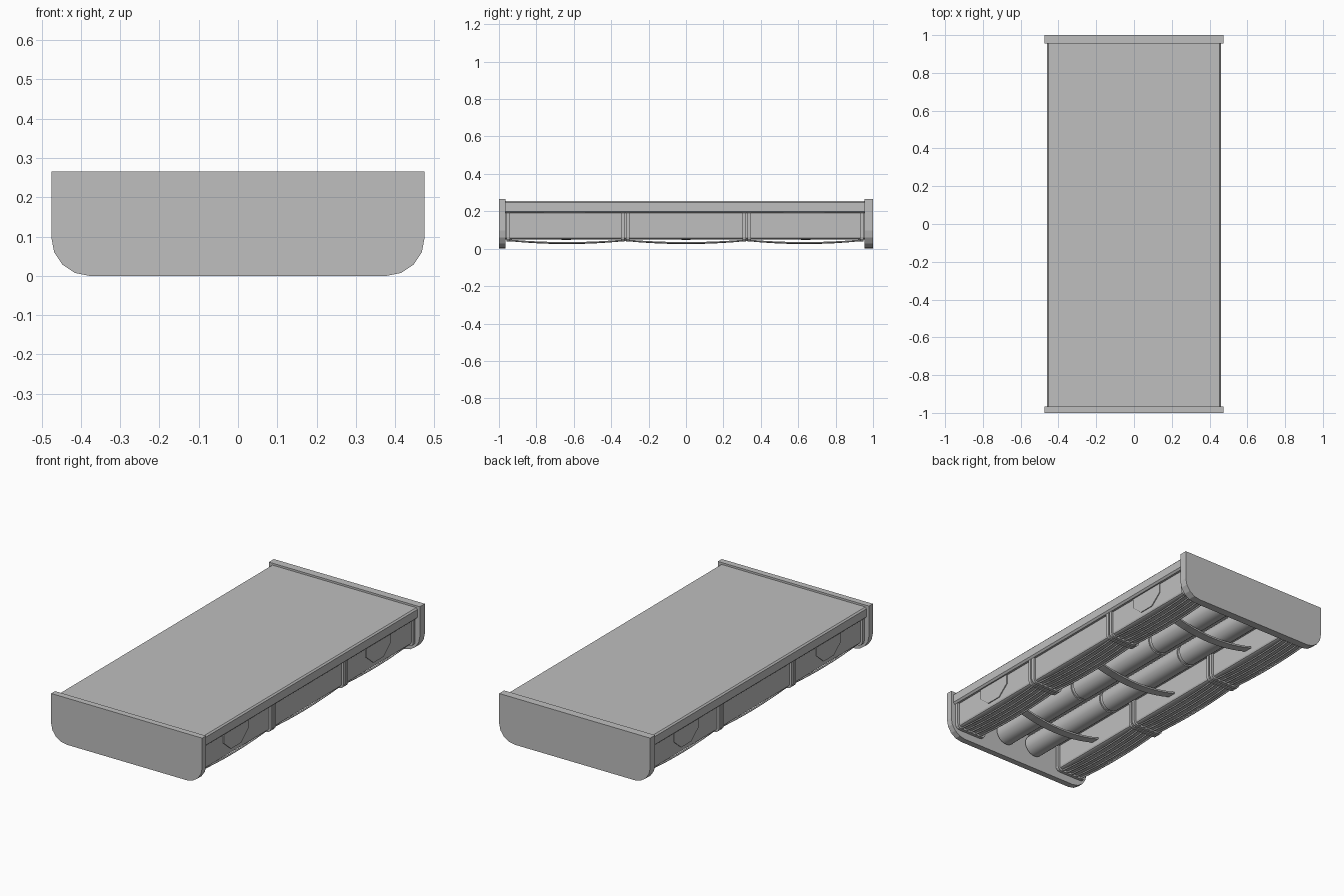
import bpy
import bmesh
import math

cube = bpy.data.objects.get("Cube")
if cube:
    bpy.data.objects.remove(cube, do_unlink=True)

grey = bpy.data.materials.new("plain grey")
grey.use_nodes = True
COLOUR = (0.52, 0.52, 0.52, 1)
grey.diffuse_color = COLOUR
grey.node_tree.nodes["Principled BSDF"].inputs["Base Color"].default_value = COLOUR


def extrude_profile(name, points, start, end, bevel=0.0):
    """Extrude an x-z outline along y."""
    bm = bmesh.new()
    face = bm.faces.new([bm.verts.new((x, start, z)) for x, z in points])
    moved = bmesh.ops.extrude_face_region(bm, geom=[face])["geom"]
    bmesh.ops.translate(bm, vec=(0, end - start, 0),
                        verts=[v for v in moved if isinstance(v, bmesh.types.BMVert)])
    bmesh.ops.recalc_face_normals(bm, faces=bm.faces)
    mesh = bpy.data.meshes.new(name)
    bm.to_mesh(mesh)
    bm.free()
    obj = bpy.data.objects.new(name, mesh)
    bpy.context.collection.objects.link(obj)
    mesh.materials.append(grey)
    if bevel:
        mod = obj.modifiers.new("rounded edges", "BEVEL")
        mod.width = bevel
        mod.segments = 2
    return obj


def rounded_tray(x0, x1, z0, z1, r, steps=4):
    """Outline with square top corners and rounded bottom corners."""
    pts = [(x1, z1), (x0, z1)]
    for cx, begin in ((x0 + r, math.pi), (x1 - r, 1.5 * math.pi)):
        for i in range(steps + 1):
            a = begin + i * math.pi / (2 * steps)
            pts.append((cx + r * math.cos(a), z0 + r + r * math.sin(a)))
    return pts


def mirrored(points, side):
    return [(x * side, z) for x, z in points]


def cylinder(name, x, y0, y1, z, radius):
    bpy.ops.mesh.primitive_cylinder_add(
        vertices=24, radius=radius, depth=y1 - y0,
        location=(x, (y0 + y1) / 2, z), rotation=(math.pi / 2, 0, 0))
    obj = bpy.context.object
    obj.name = name
    obj.data.materials.append(grey)
    bpy.ops.object.shade_smooth_by_angle(angle=math.radians(40))


def cable(name, x, stops, top, sag):
    """Thin wire hanging in a shallow curve between stops."""
    pts = []
    for a, b in zip(stops, stops[1:]):
        for i in range(8):
            t = i / 8
            pts.append((x, a + (b - a) * t, top - sag * 4 * t * (1 - t)))
    pts.append((x, stops[-1], top))
    data = bpy.data.curves.new(name, "CURVE")
    data.dimensions = "3D"
    data.bevel_depth = 0.005
    data.bevel_resolution = 1
    spline = data.splines.new("POLY")
    spline.points.add(len(pts) - 1)
    for p, co in zip(spline.points, pts):
        p.co = (*co, 1)
    data.materials.append(grey)
    bpy.context.collection.objects.link(bpy.data.objects.new(name, data))


# End plates
FRONT, BACK = -0.965, 0.955
plate = rounded_tray(-0.475, 0.475, 0, 0.265, 0.097)
extrude_profile("front_end_plate", plate, -1, FRONT)
extrude_profile("back_end_plate", plate, BACK, 1)

# Top slab with softened long edges
slab = [(-0.46, 0.2), (-0.45, 0.19), (0.45, 0.19), (0.46, 0.2),
        (0.46, 0.246), (0.452, 0.254), (-0.452, 0.254), (-0.46, 0.246)]
extrude_profile("top_slab", slab, FRONT, BACK)

for side, label in ((1, "left"), (-1, "right")):
    # Side channel
    channel = mirrored(rounded_tray(0.268, 0.438, 0.05, 0.192, 0.012, 2), side)
    extrude_profile(label + "_channel", channel, FRONT, BACK)

    # Brackets wrapped around the channel: pairs inside, singles at the ends
    band = mirrored(rounded_tray(0.255, 0.45, 0.038, 0.192, 0.025, 3), side)
    for y in (-0.95, -0.338, -0.312, 0.312, 0.338, 0.94):
        extrude_profile(label + "_bracket", band, y - 0.009, y + 0.009)

    # Side hatches
    for y in (-0.65, 0.63):
        outline = [(-0.11, 0.19), (-0.11, 0.135), (-0.045, 0.08),
                   (0.045, 0.08), (0.11, 0.135), (0.11, 0.19)]
        hatch = extrude_profile(label + "_hatch", outline, 0, 0.006)
        hatch.rotation_euler.z = -side * math.pi / 2
        hatch.location = (side * 0.437, y, 0)

    # Hanging cables
    for i in range(5):
        cable(label + "_cable", side * (0.29 + 0.032 * i),
              (-0.95, -0.325, 0.325, 0.94), 0.045, 0.014 + 0.002 * (i % 2))

    # Round tubes in three sections with collars at the joints
    joints = (FRONT, -0.325, 0.325, BACK)
    for a, b in zip(joints, joints[1:]):
        cylinder(label + "_tube", side * 0.1, a + 0.01, b - 0.01, 0.13, 0.062)
    for y in (-0.325, 0.325):
        cylinder(label + "_tube_collar", side * 0.1, y - 0.02, y + 0.02, 0.13, 0.055)

# Sagging cross straps under the tubes
steps = [i / 6 for i in range(-6, 7)]
lower = [(0.265 * t, 0.047 + 0.038 * t * t) for t in steps]
upper = [(x, z + 0.01) for x, z in reversed(lower)]
for y in (-0.64, 0, 0.64):
    extrude_profile("cross_strap", lower + upper, y - 0.025, y + 0.025)
